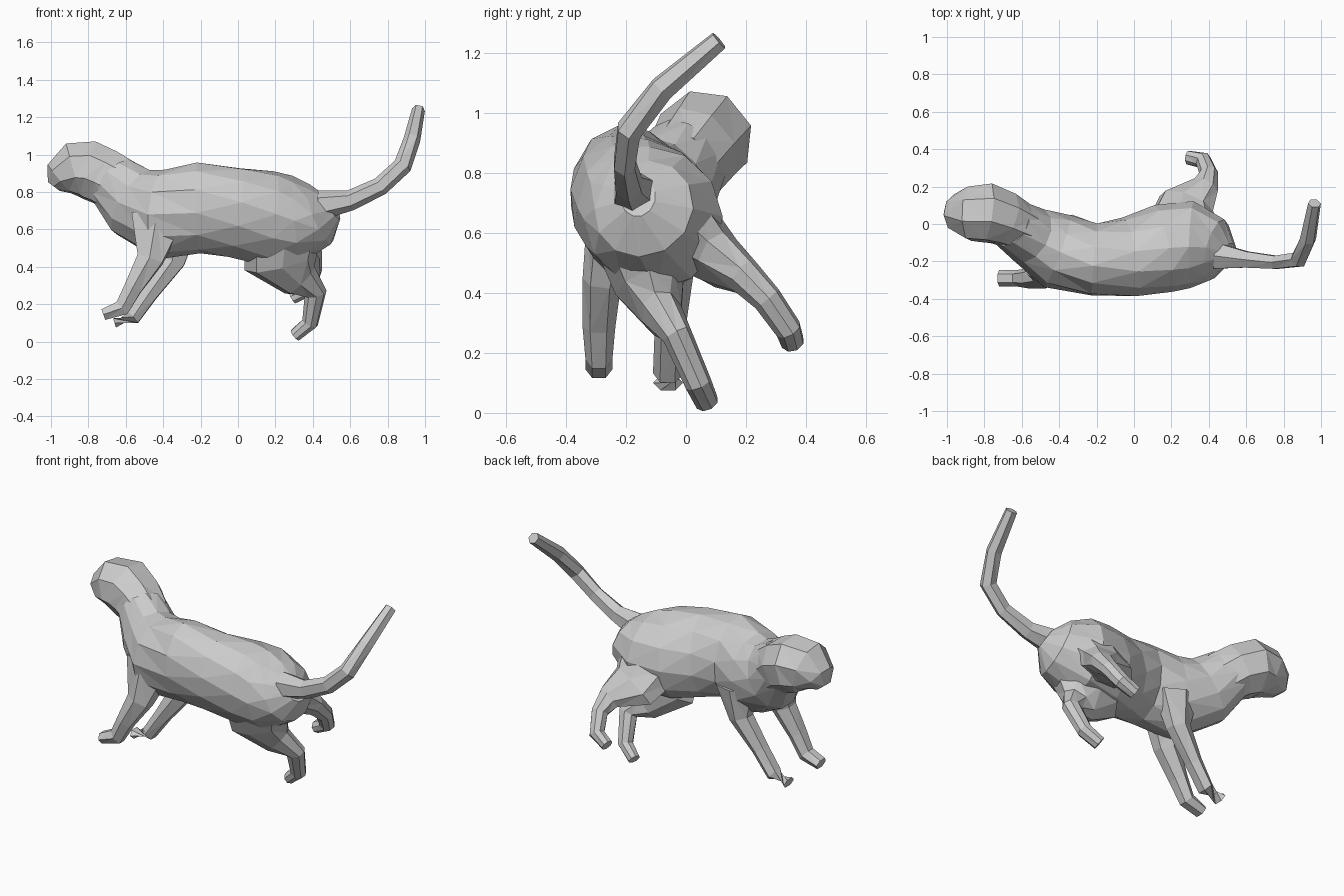
import bpy, bmesh
from math import sin, cos, pi, radians
from mathutils import Vector


def loft(name, rings, sides, ref):
    """Skin through rings of (x, y, z, half width, half height, roll)."""
    bm = bmesh.new()
    mids = [Vector(r[:3]) for r in rings]
    loops = []
    for i, (x, y, z, w, h, roll) in enumerate(rings):
        t = (mids[min(i + 1, len(mids) - 1)] - mids[max(i - 1, 0)]).normalized()
        s = t.cross(Vector(ref)).normalized()
        u = s.cross(t)
        r = radians(roll)
        s, u = s * cos(r) + u * sin(r), u * cos(r) - s * sin(r)
        loops.append([bm.verts.new(mids[i] + s * w * cos(2 * pi * k / sides)
                                   + u * h * sin(2 * pi * k / sides))
                      for k in range(sides)])
    for a, b in zip(loops, loops[1:]):
        for k in range(sides):
            n = (k + 1) % sides
            bm.faces.new((a[k], a[n], b[n], b[k]))
    bm.faces.new(loops[0])
    bm.faces.new(loops[-1])
    bmesh.ops.triangulate(bm, faces=bm.faces[:])
    bmesh.ops.recalc_face_normals(bm, faces=bm.faces[:])
    me = bpy.data.meshes.new(name)
    bm.to_mesh(me)
    bm.free()
    ob = bpy.data.objects.new(name, me)
    bpy.context.collection.objects.link(ob)
    return ob


# Trunk, neck and head, from the rump forward; the hips roll to one side
loft("body", [
    (0.50, -0.16, 0.72, 0.06, 0.08, 20),
    (0.44, -0.14, 0.68, 0.17, 0.17, 30),
    (0.31, -0.11, 0.65, 0.23, 0.24, 32),
    (0.16, -0.13, 0.66, 0.23, 0.26, 28),
    (-0.02, -0.175, 0.69, 0.21, 0.25, 20),
    (-0.21, -0.19, 0.715, 0.195, 0.245, 8),
    (-0.41, -0.145, 0.68, 0.205, 0.24, 0),
    (-0.56, -0.06, 0.745, 0.16, 0.20, 0),
    (-0.67, 0.01, 0.86, 0.135, 0.155, 5),
], 12, (0, 0, 1))

# Blunt head with a flat sloping face
loft("head", [
    (-0.60, -0.02, 0.81, 0.13, 0.16, 5),
    (-0.70, 0.03, 0.875, 0.15, 0.16, 10),
    (-0.79, 0.06, 0.915, 0.165, 0.165, 15),
    (-0.88, 0.055, 0.915, 0.15, 0.155, 15),
    (-0.955, 0.06, 0.87, 0.10, 0.10, 10),
    (-0.985, 0.06, 0.83, 0.045, 0.04, 0),
], 8, (0, 0, 1))

# Upswept tail curling toward the back
loft("tail", [
    (0.44, -0.17, 0.73, 0.08, 0.08, 0),
    (0.60, -0.19, 0.755, 0.055, 0.05, 0),
    (0.76, -0.205, 0.83, 0.05, 0.04, 0),
    (0.88, -0.19, 0.94, 0.05, 0.045, 0),
    (0.93, -0.08, 1.08, 0.045, 0.045, 0),
    (0.965, 0.11, 1.24, 0.035, 0.035, 0),
], 6, (0, 1, 0))

# Front legs
loft("front_leg_near", [
    (-0.43, -0.24, 0.66, 0.09, 0.16, 0),
    (-0.47, -0.28, 0.44, 0.065, 0.08, 0),
    (-0.56, -0.29, 0.29, 0.055, 0.055, 0),
    (-0.62, -0.29, 0.18, 0.045, 0.05, 0),
    (-0.72, -0.29, 0.145, 0.045, 0.035, 0),
], 6, (1, 0, 0.3))
loft("front_leg_far", [
    (-0.33, -0.04, 0.62, 0.09, 0.14, 0),
    (-0.35, -0.04, 0.43, 0.06, 0.075, 0),
    (-0.47, -0.055, 0.26, 0.05, 0.05, 0),
    (-0.56, -0.06, 0.13, 0.05, 0.045, 0),
    (-0.66, -0.06, 0.10, 0.05, 0.03, 0),
], 6, (1, 0, 0.3))

# Hind legs with broad thighs
loft("hind_leg_near", [
    (0.25, -0.19, 0.64, 0.14, 0.22, 0),
    (0.23, -0.12, 0.43, 0.12, 0.20, 0),
    (0.33, -0.08, 0.33, 0.07, 0.11, 0),
    (0.415, -0.03, 0.26, 0.05, 0.06, 0),
    (0.385, 0.04, 0.10, 0.045, 0.045, 0),
    (0.305, 0.07, 0.035, 0.04, 0.035, 0),
], 8, (1, 0, 0.2))
loft("hind_leg_far", [
    (0.26, 0.00, 0.60, 0.13, 0.20, 0),
    (0.28, 0.11, 0.51, 0.09, 0.16, 0),
    (0.38, 0.20, 0.45, 0.06, 0.08, 0),
    (0.40, 0.27, 0.38, 0.05, 0.05, 0),
    (0.37, 0.34, 0.28, 0.045, 0.045, 0),
    (0.29, 0.355, 0.235, 0.04, 0.035, 0),
], 8, (1, 0, 0.2))
